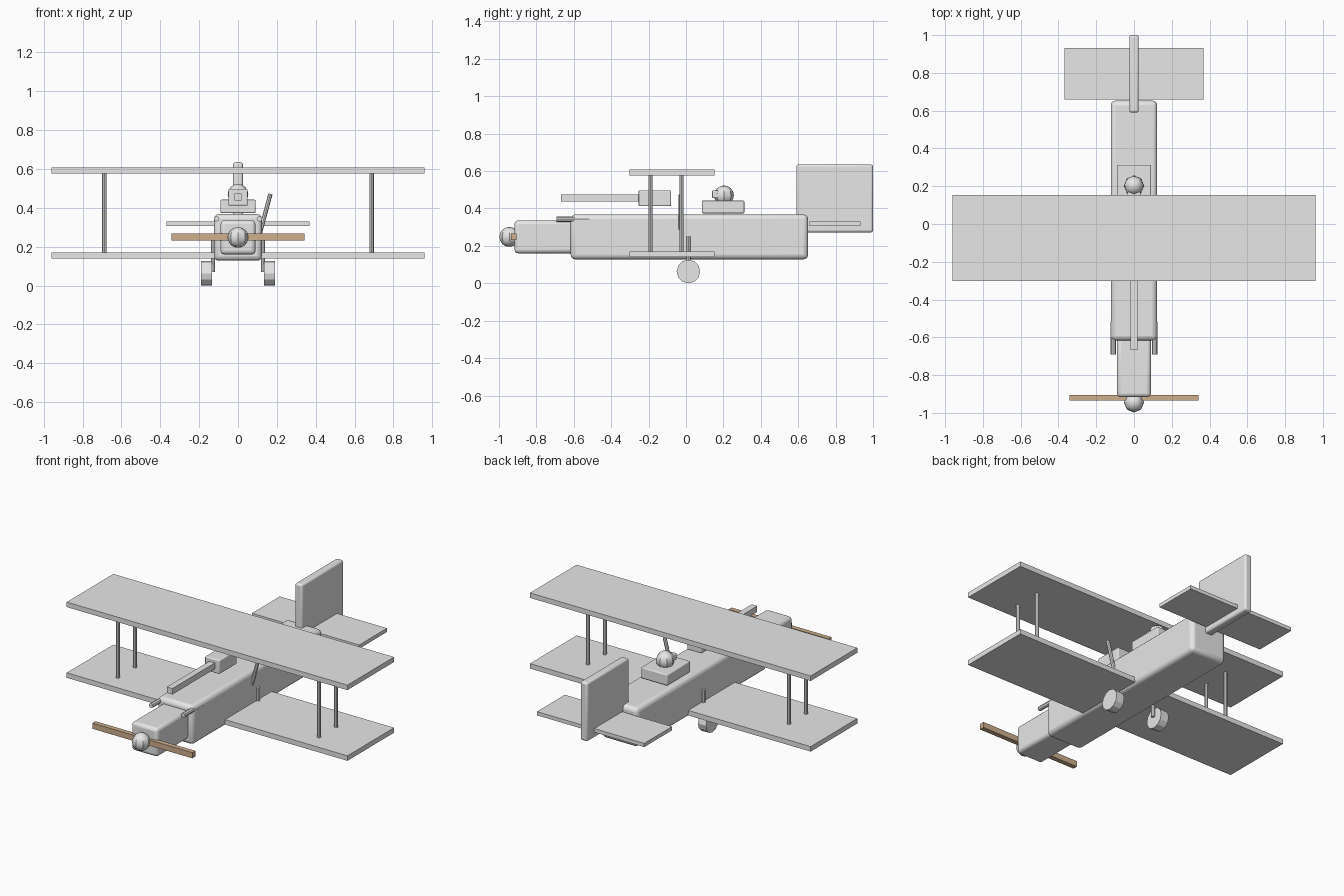
import bpy
import math
from mathutils import Vector

cube = bpy.data.objects.get("Cube")
if cube:
    bpy.data.objects.remove(cube, do_unlink=True)


def material(name, color):
    m = bpy.data.materials.new(name)
    m.use_nodes = True
    m.diffuse_color = color
    m.node_tree.nodes["Principled BSDF"].inputs["Base Color"].default_value = color
    return m


GREY = material("light grey", (0.8, 0.8, 0.8, 1))
WOOD = material("wood brown", (0.62, 0.43, 0.27, 1))


def finish(name, mat):
    ob = bpy.context.object
    ob.name = name
    ob.data.materials.append(mat)
    bpy.ops.object.shade_smooth_by_angle(angle=math.radians(29))
    return ob


def box(name, xs, ys, zs, bevel=0, mat=GREY):
    """Box spanning the given (min, max) ranges, with optional rounded edges."""
    spans = (xs, ys, zs)
    bpy.ops.mesh.primitive_cube_add(size=1, location=[sum(s) / 2 for s in spans])
    bpy.context.object.scale = [s[1] - s[0] for s in spans]
    bpy.ops.object.transform_apply(location=False, rotation=False, scale=True)
    ob = finish(name, mat)
    if bevel:
        mod = ob.modifiers.new("rounded edges", "BEVEL")
        mod.width = bevel
        mod.segments = 3
    return ob


def rod(name, a, b, radius, sides=8):
    """Cylinder running from point a to point b."""
    a, b = Vector(a), Vector(b)
    bpy.ops.mesh.primitive_cylinder_add(
        vertices=sides, radius=radius, depth=(b - a).length, location=(a + b) / 2,
        rotation=(b - a).to_track_quat("Z", "Y").to_euler())
    return finish(name, GREY)


def ball(name, center, radius):
    bpy.ops.mesh.primitive_uv_sphere_add(
        segments=8, ring_count=8, radius=radius, location=center)
    return finish(name, GREY)


# Body and nose
box("fuselage", (-0.123, 0.123), (-0.617, 0.653), (0.128, 0.368), 0.025)
box("engine_cowling", (-0.09, 0.09), (-0.917, -0.6), (0.16, 0.336), 0.02)
ball("spinner", (0, -0.945, 0.248), 0.053)
box("propeller", (-0.342, 0.342), (-0.935, -0.905), (0.232, 0.267), mat=WOOD)

# Wings and tail
for name, z in (("lower_wing", 0.14), ("upper_wing", 0.577)):
    box(name, (-0.96, 0.96), (-0.302, 0.153), (z, z + 0.031))
box("tail_fin", (-0.025, 0.025), (0.59, 1), (0.272, 0.635), 0.012)
box("tailplane", (-0.367, 0.367), (0.66, 0.932), (0.307, 0.33))

# Cockpit and pilot
box("cockpit", (-0.09, 0.09), (0.086, 0.312), (0.374, 0.442), 0.006)
ball("pilot_head", (0, 0.203, 0.47), 0.053)
box("goggles", (-0.035, 0.035), (0.14, 0.175), (0.455, 0.497), 0.006)

# Gun above the body
box("gun_body", (-0.05, 0.05), (-0.253, -0.08), (0.412, 0.497), 0.006)
box("gun_barrel", (-0.019, 0.019), (-0.668, -0.24), (0.438, 0.475))

# Leaning lever on one side
rod("side_lever", (0.113, -0.03, 0.27), (0.167, -0.03, 0.472), 0.011)

# Paired parts on both sides
for side, s in (("left", 1), ("right", -1)):
    for end, y in (("front", -0.19), ("rear", -0.024)):
        rod(f"{side}_{end}_wing_strut", (s * 0.688, y, 0.16), (s * 0.688, y, 0.585), 0.011)
    rod(f"{side}_nose_gun", (s * 0.11, -0.692, 0.343), (s * 0.11, -0.515, 0.343), 0.014)
    rod(f"{side}_gear_leg", (s * 0.129, 0.013, 0.07), (s * 0.129, 0.013, 0.25), 0.011)
    rod(f"{side}_wheel", (s * 0.135, 0.013, 0.063), (s * 0.19, 0.013, 0.063), 0.063, 12)
